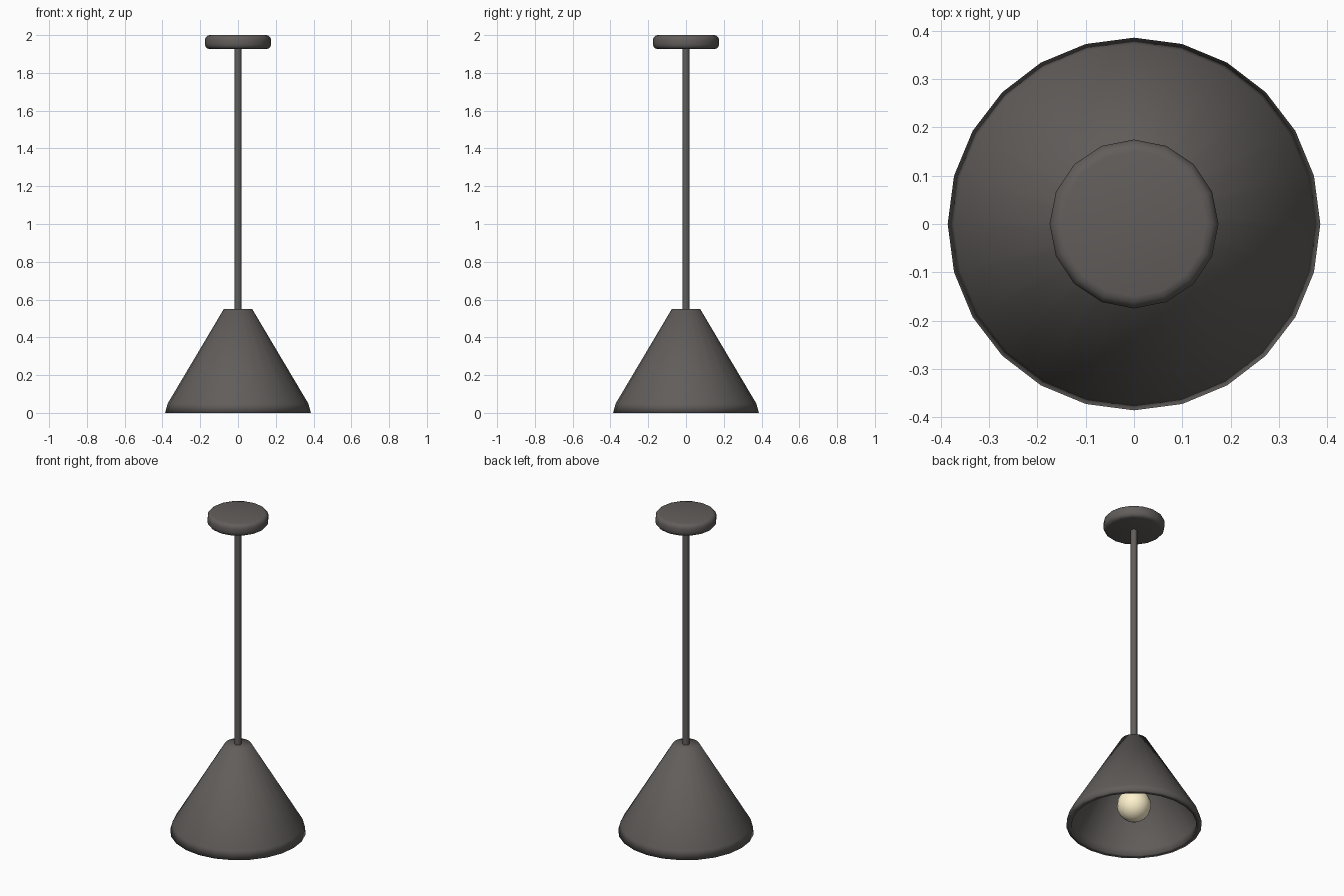
import bpy, math

if "Cube" in bpy.data.objects:
    bpy.data.objects.remove(bpy.data.objects["Cube"])


def material(name, rgb):
    m = bpy.data.materials.new(name)
    m.diffuse_color = (*rgb, 1)
    m.use_nodes = True
    m.node_tree.nodes["Principled BSDF"].inputs["Base Color"].default_value = m.diffuse_color
    return m


METAL = material("dark_metal", (0.12, 0.11, 0.105))
GLOW = material("warm_glass", (1.0, 0.9, 0.62))


def finish(name, mat, angle):
    ob = bpy.context.object
    ob.name = name
    ob.data.materials.append(mat)
    bpy.ops.object.shade_smooth_by_angle(angle=math.radians(angle))
    return ob


def lathe(name, profile, sides, mat, angle=50):
    """Spin (radius, z) points round the z axis; radius 0 makes a pole."""
    verts, rings, faces = [], [], []
    for r, z in profile:
        n = sides if r else 1
        start = len(verts)
        for i in range(n):
            a = 2 * math.pi * i / sides
            verts.append((r * math.cos(a), r * math.sin(a), z))
        rings.append([start + i % n for i in range(sides)])
    for a, b in zip(rings, rings[1:]):
        for i in range(sides):
            j = (i + 1) % sides
            faces.append(list(dict.fromkeys((a[i], a[j], b[j], b[i]))))
    me = bpy.data.meshes.new(name)
    me.from_pydata(verts, [], faces)
    ob = bpy.data.objects.new(name, me)
    bpy.context.collection.objects.link(ob)
    bpy.ops.object.select_all(action='DESELECT')
    ob.select_set(True)
    bpy.context.view_layer.objects.active = ob
    return finish(name, mat, angle)


# Conical shade: thin inner wall, turned-in rim, flared lip, outer wall, flat top
lathe("shade", [(0, 0.54), (0.066, 0.54), (0.358, 0.045), (0.355, 0.0),
                (0.386, 0.0), (0.372, 0.05), (0.075, 0.55), (0, 0.55)],
      24, METAL, 180)

# Ceiling canopy with rounded edges
lathe("canopy", [(0, 1.926), (0.15, 1.926), (0.1625, 1.9295), (0.1715, 1.9385),
                 (0.175, 1.951), (0.175, 1.975), (0.1715, 1.9875),
                 (0.1625, 1.9965), (0.15, 2.0), (0, 2.0)],
      16, METAL)

# Hanging rod, ending just inside the shade
bpy.ops.mesh.primitive_cylinder_add(vertices=12, radius=0.019, depth=1.44,
                                    location=(0, 0, 1.23))
finish("rod", METAL, 50)

# Bulb
bpy.ops.mesh.primitive_uv_sphere_add(segments=16, ring_count=12, radius=0.097,
                                     location=(0, 0, 0.125))
finish("bulb", GLOW, 60)
